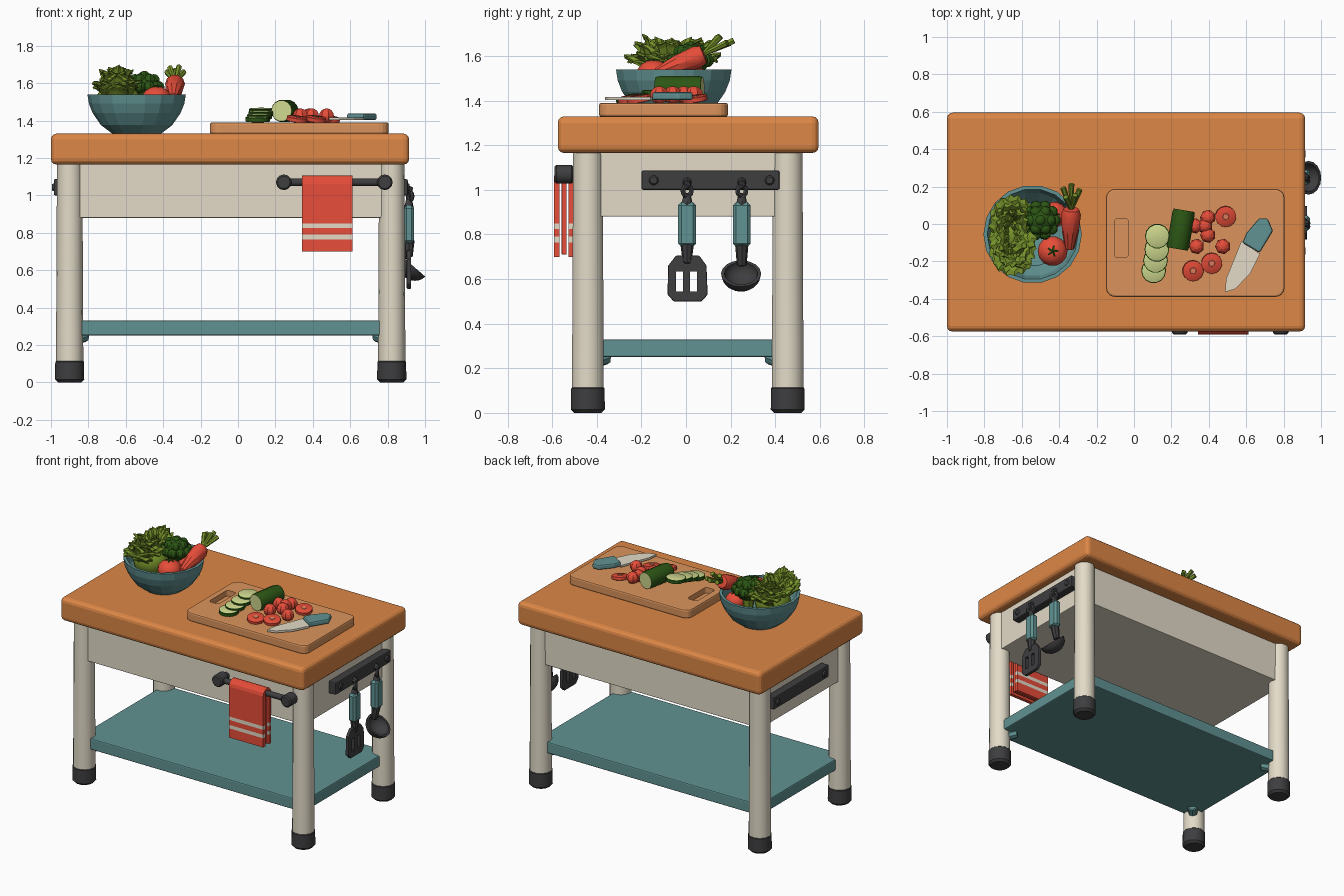
import bpy, bmesh, math, random
from mathutils import Vector, Matrix

if "Cube" in bpy.data.objects:
    bpy.data.objects.remove(bpy.data.objects["Cube"])

random.seed(4)

def material(name, r, g, b):
    m = bpy.data.materials.new(name)
    lin = [((c / 255 + 0.055) / 1.055) ** 2.4 for c in (r, g, b)]
    m.diffuse_color = (*lin, 1)
    m.use_nodes = True
    m.node_tree.nodes["Principled BSDF"].inputs["Base Color"].default_value = m.diffuse_color
    return m

WOOD = material("orange wood", 221, 135, 70)
BOARD = material("board wood", 219, 148, 92)
CREAM = material("cream paint", 227, 219, 200)
TEAL = material("teal paint", 97, 146, 146)
DARK = material("dark metal", 62, 62, 64)
RED = material("red", 234, 78, 58)
PINK = material("tomato flesh", 232, 130, 95)
LEAF = material("leaf green", 118, 146, 42)
GREEN = material("dark green", 44, 86, 20)
PALE = material("pale green", 207, 216, 142)

smooth = []

def finish(bm, name, mats, bevel=0, seg=2, soft=False):
    bmesh.ops.remove_doubles(bm, verts=bm.verts, dist=1e-5)
    bmesh.ops.recalc_face_normals(bm, faces=bm.faces)
    me = bpy.data.meshes.new(name)
    bm.to_mesh(me)
    bm.free()
    ob = bpy.data.objects.new(name, me)
    bpy.context.collection.objects.link(ob)
    for m in mats if isinstance(mats, list) else [mats]:
        me.materials.append(m)
    if bevel:
        mod = ob.modifiers.new("bevel", 'BEVEL')
        mod.width, mod.segments = bevel, seg
        mod.limit_method, mod.angle_limit = 'ANGLE', math.radians(40)
    if soft:
        smooth.append(ob)
    return ob

def box(name, lo, hi, mat, bevel=0.01, seg=2):
    lo, hi = Vector(lo), Vector(hi)
    bm = bmesh.new()
    bmesh.ops.create_cube(bm, size=1)
    bmesh.ops.scale(bm, vec=hi - lo, verts=bm.verts)
    bmesh.ops.translate(bm, vec=(lo + hi) / 2, verts=bm.verts)
    return finish(bm, name, mat, bevel, seg)

def lathe(name, prof, loc, mat, n=16, axis=(0, 0, 1), soft=True, rule=None):
    """Spin (radius, height) points about an axis; rule(band) picks the colour."""
    bm = bmesh.new()
    M = Matrix.Translation(loc) @ Vector(axis).to_track_quat('Z', 'Y').to_matrix().to_4x4()
    rings = [[bm.verts.new(M @ Vector((r * math.cos(2 * math.pi * i / n), r * math.sin(2 * math.pi * i / n), h)))
              for i in range(n)] for r, h in prof]
    for k, (a, b) in enumerate(zip(rings, rings[1:])):
        for i in range(n):
            f = bm.faces.new((a[i], a[(i + 1) % n], b[(i + 1) % n], b[i]))
            f.material_index = rule(k) if rule else 0
    bmesh.ops.dissolve_degenerate(bm, dist=1e-6, edges=bm.edges)
    return finish(bm, name, mat, soft=soft)

def rod(name, p0, p1, r0, r1, mat, n=12):
    p0, p1 = Vector(p0), Vector(p1)
    L = (p1 - p0).length
    c = min(r0, r1, L) * 0.2
    return lathe(name, [(0, 0), (r0 - c, 0), (r0, c), (r1, L - c), (r1 - c, L), (0, L)], p0, mat, n, p1 - p0)

def plate(name, pts, depth, mat, M=Matrix(), bevel=0):
    bm = bmesh.new()
    f = bm.faces.new([bm.verts.new((x, y, 0)) for x, y in pts])
    r = bmesh.ops.extrude_face_region(bm, geom=[f])
    bmesh.ops.translate(bm, vec=(0, 0, depth), verts=[v for v in r["geom"] if isinstance(v, bmesh.types.BMVert)])
    bm.transform(M)
    return finish(bm, name, mat, bevel)

def rounded(x0, x1, y0, y1, r, n=4):
    out = []
    for k, (cx, cy) in enumerate([(x1 - r, y1 - r), (x0 + r, y1 - r), (x0 + r, y0 + r), (x1 - r, y0 + r)]):
        out += [(cx + r * math.cos((k + i / n) * math.pi / 2), cy + r * math.sin((k + i / n) * math.pi / 2))
                for i in range(n + 1)]
    return out

def cut(ob, cutter):
    cutter.hide_render = True
    cutter.hide_set(True)
    mod = ob.modifiers.new("cut", 'BOOLEAN')
    mod.operation, mod.object = 'DIFFERENCE', cutter

def ball(name, c, r, mat, squash=1, n=12, soft=True):
    prof = [(r * math.sin(math.pi * i / 8), -r * squash * math.cos(math.pi * i / 8)) for i in range(9)]
    return lathe(name, prof, c, mat, n, soft=soft)

# Table: top, apron, shelf, legs with feet and shelf brackets
box("table_top", (-1, -0.575, 1.165), (0.915, 0.595, 1.33), WOOD, 0.03, 3)
box("apron", (-0.93, -0.478, 0.88), (0.855, 0.49, 1.17), CREAM, 0.005)
box("shelf", (-0.915, -0.465, 0.25), (0.84, 0.478, 0.33), TEAL, 0.008)
for x, sx in ((-0.9, 1), (0.822, -1)):
    for y, sy in ((-0.44, 1), (0.456, -1)):
        rod("leg", (x, y, 0.1), (x, y, 1.18), 0.073, 0.068, CREAM, 14)
        rod("foot", (x, y, 0), (x, y, 0.125), 0.078, 0.077, DARK, 14)
        rod("shelf_bracket", (x, y, 0.22), (x + sx * 0.085, y + sy * 0.085, 0.25), 0.032, 0.032, TEAL, 8)

# Side rails with bolts
for side, x0, x1 in ((1, 0.84, 0.908), (-1, -0.985, -0.91)):
    box("tool_rail", (x0, -0.2, 1.0), (x1, 0.42, 1.087), DARK, 0.008)
    xf = x1 if side > 0 else x0
    for y in (-0.145, 0.375):
        rod("rail_bolt", (xf - side * 0.01, y, 1.043), (xf + side * 0.01, y, 1.043), 0.024, 0.02, DARK, 10)

# Hanging spatula and ladle
for y in (0.005, 0.25):
    rod("hook_peg", (0.89, y, 1.04), (0.932, y, 1.025), 0.022, 0.018, DARK, 8)
    ring = [(0.022 + 0.012 * math.cos(i * math.pi / 3), 0.012 * math.sin(i * math.pi / 3)) for i in range(7)]
    lathe("hanging_ring", ring, (0.92, y, 0.995), DARK, 12, (1, 0.6, 0))
    rod("handle_cap", (0.914, y, 0.93), (0.914, y, 0.98), 0.026, 0.016, DARK, 8)
    box("utensil_handle", (0.886, y - 0.04, 0.745), (0.942, y + 0.04, 0.945), TEAL, 0.014, 1)
rod("spatula_neck", (0.914, 0.005, 0.67), (0.914, 0.005, 0.76), 0.02, 0.03, DARK, 8)
yz = Matrix(((0, 0, 1, 0.902), (1, 0, 0, 0), (0, 1, 0, 0), (0, 0, 0, 1)))
blade = plate("spatula_blade", [(-0.055, 0.5), (0.07, 0.5), (0.097, 0.53), (0.092, 0.66), (0.06, 0.705),
                                (-0.045, 0.705), (-0.08, 0.66), (-0.083, 0.53)], 0.024, DARK, yz, 0.005)
for y in (-0.029, 0.034):
    cut(blade, box("slot_cutter", (0.85, y - 0.015, 0.545), (0.98, y + 0.015, 0.635), DARK, 0))
rod("ladle_neck", (0.895, 0.25, 0.66), (0.914, 0.25, 0.76), 0.022, 0.03, DARK, 8)
out = [(0.09 * math.sin(a), -0.075 * math.cos(a)) for a in [i * math.pi / 12 for i in range(7)]]
inn = [(0.075 * math.sin(a), -0.058 * math.cos(a)) for a in [i * math.pi / 12 for i in range(6, -1, -1)]]
lathe("ladle_bowl", out + inn, (0.933, 0.247, 0.625), DARK, 16, (0.65, 0, 0.75))

# Towel bar and striped towel folded over it
rod("towel_bar", (0.22, -0.548, 1.07), (0.81, -0.548, 1.07), 0.02, 0.02, DARK)
for x in (0.245, 0.785):
    rod("towel_bar_knob", (x, -0.59, 1.07), (x, -0.505, 1.07), 0.042, 0.042, DARK)
    rod("towel_bar_post", (x, -0.51, 1.07), (x, -0.42, 1.07), 0.025, 0.025, DARK, 8)
levels = [0.70, 0.765, 0.79, 0.825, 0.85, 1.06]
prof = [(-0.579, z) for z in levels]
prof += [(-0.547 - 0.032 * math.cos(i * math.pi / 6), 1.06 + 0.034 * math.sin(i * math.pi / 6)) for i in range(1, 6)]
prof += [(-0.515, z) for z in reversed(levels)]
bm = bmesh.new()
rows = [[bm.verts.new((x, y, z)) for x in (0.342, 0.612)] for y, z in prof]
for a, b in zip(rows, rows[1:]):
    f = bm.faces.new((a[0], a[1], b[1], b[0]))
    z = f.calc_center_median().z
    f.material_index = int(0.765 < z < 0.79 or 0.825 < z < 0.85)
towel = finish(bm, "towel", [RED, CREAM])
mod = towel.modifiers.new("thickness", 'SOLIDIFY')
mod.thickness, mod.offset = 0.025, 0
box("towel_inner_fold", (0.35, -0.558, 0.71), (0.604, -0.535, 1.05), RED, 0.004)

# Cutting board with a recessed grip
board = plate("cutting_board", rounded(-0.15, 0.805, -0.39, 0.188, 0.05), 0.062, BOARD,
              Matrix.Translation((0, 0, 1.328)), 0.01)
cut(board, plate("grip_cutter", rounded(-0.105, -0.03, -0.18, 0.03, 0.02), 0.1, BOARD, Matrix.Translation((0, 0, 1.35))))

# Cucumber piece and slices (skin outside, pale cut faces)
def slice_of(name, c, axis, r, L, mats, n=14):
    a = Vector(axis).normalized()
    return lathe(name, [(0, 0), (r * 0.93, 0), (r, L * 0.1), (r, L * 0.9), (r * 0.93, L), (0, L)],
                 Vector(c) - a * L / 2, mats, n, a, rule=lambda k: int(k in (0, 4)))
slice_of("cucumber", (0.25, -0.03, 1.452), (0.17, 1, 0), 0.06, 0.21, [GREEN, PALE])
for x, y, z in ((0.125, -0.065, 1.452), (0.122, -0.135, 1.437), (0.115, -0.195, 1.421), (0.105, -0.25, 1.407)):
    slice_of("cucumber_slice", (x, y, z), (0, -0.06, 1), 0.066, 0.026, [GREEN, PALE])

# Tomato slices and chunks
for x, y in ((0.49, 0.04), (0.415, -0.21), (0.315, -0.25)):
    slice_of("tomato_slice", (x, y, 1.408), (0.12, -0.15, 1), 0.056, 0.024, RED)
    rod("tomato_seeds", (x, y, 1.412), (x + 0.001, y - 0.001, 1.423), 0.018, 0.018, PINK, 8)
for x, y in ((0.395, 0.035), (0.325, -0.01), (0.395, -0.06), (0.475, -0.12), (0.335, -0.12), (0.38, -0.01)):
    ball("tomato_chunk", (x, y, 1.425), 0.042, RED, 0.95, 7, soft=False)

# Knife
plate("knife_blade", [(0.575, -0.09), (0.674, -0.16), (0.62, -0.267), (0.54, -0.348), (0.487, -0.364), (0.492, -0.294)],
      0.014, CREAM, Matrix.Translation((0, 0, 1.402)))
plate("knife_handle", [(0.715, 0.03), (0.743, -0.037), (0.672, -0.155), (0.58, -0.1), (0.6, -0.05), (0.668, 0.03)],
      0.036, TEAL, Matrix.Translation((0, 0, 1.402)), 0.01)

# Salad bowl
BX, BY = -0.542, -0.055
lathe("salad_bowl", [(0, 1.33), (0.13, 1.33), (0.19, 1.375), (0.235, 1.44), (0.255, 1.49), (0.263, 1.54),
                     (0.243, 1.54), (0.225, 1.47), (0.17, 1.4), (0, 1.38)], (BX, BY, 0), TEAL, 18, soft=False)

# Lettuce: rings of broad cupped leaves with wavy rims
def leaf(c, ang, reach, height, width):
    bm = bmesh.new()
    o, s = Vector((math.cos(ang), math.sin(ang), 0)), Vector((-math.sin(ang), math.cos(ang), 0))
    grid = []
    for i in range(6):
        u = i / 5
        w = width * (0.3 + 0.7 * math.sin(math.pi * min(1, u * 0.72)))
        row = []
        for j in range(-4, 5):
            v = j / 4
            ruff = 0.008 * u * (-1) ** j + random.uniform(-.004, .004)
            p = o * (reach * u ** 1.2 - 0.035 * v * v + ruff) + s * v * w
            p.z = height * (math.sin(u * 1.7) - 0.3 * v * v * u) + ruff * 0.5
            row.append(bm.verts.new(Vector(c) + p))
        grid.append(row)
    for a, b in zip(grid, grid[1:]):
        for j in range(8):
            bm.faces.new((a[j], a[j + 1], b[j + 1], b[j]))
    ob = finish(bm, "lettuce_leaf", LEAF)
    ob.modifiers.new("thickness", 'SOLIDIFY').thickness = 0.01
for n, reach, h, w in ((9, 0.125, 0.12, 0.1), (7, 0.085, 0.17, 0.085), (5, 0.045, 0.195, 0.065)):
    for i in range(n):
        a = i * 2 * math.pi / n + n
        leaf((-0.65, -0.06 + 0.09 * math.sin(a), 1.495), a, reach, h + random.uniform(-.01, .01), w)
ball("lettuce_heart", (-0.64, -0.06, 1.5), 0.12, LEAF, 0.9)

# Broccoli: cluster of florets
rod("broccoli_stem", (-0.5, 0.02, 1.42), (-0.5, 0.02, 1.58), 0.035, 0.05, LEAF, 8)
ball("broccoli_core", (-0.5, 0.02, 1.58), 0.085, GREEN, 0.9, 10)
for n, r, z in ((1, 0, 1.635), (6, 0.05, 1.618), (10, 0.076, 1.58)):
    for i in range(n):
        a = i * 2 * math.pi / n
        ball("broccoli_floret", (-0.5 + r * math.cos(a), 0.02 + r * math.sin(a), z), 0.034, GREEN, 0.9, 7, soft=False)

# Whole tomatoes with green stalk stars
for x, y, z, r in ((-0.435, -0.145, 1.515, 0.08), (-0.425, 0.05, 1.49, 0.068)):
    ball("tomato", (x, y, z), r, RED, 0.85, 14)
    for i in range(5):
        a = i * 2 * math.pi / 5
        t = z + r * 0.86
        rod("tomato_stalk", (x, y, t), (x + 0.03 * math.cos(a), y + 0.03 * math.sin(a), t - 0.004), 0.007, 0.004, GREEN, 5)

# Carrot with leafy top
tip, top = Vector((-0.345, -0.14, 1.52)), Vector((-0.335, 0.085, 1.61))
L = (top - tip).length
lathe("carrot", [(0, 0), (0.024, 0.01), (0.045, L * 0.45), (0.053, L * 0.85), (0.042, L * 0.97), (0, L)], tip, RED, 10, top - tip)
for dx, dy, dz in ((0, 0.13, 0.06), (0.045, 0.1, 0.05), (-0.045, 0.11, 0.05), (0.02, 0.07, 0.08), (-0.03, 0.06, 0.075)):
    rod("carrot_leaf", top - Vector((0, 0.01, 0.004)), top + Vector((dx, dy, dz)), 0.01, 0.016, LEAF, 6)

# Smooth the turned parts while keeping their edges sharp
bpy.ops.object.select_all(action='DESELECT')
for ob in smooth:
    ob.select_set(True)
bpy.context.view_layer.objects.active = smooth[0]
bpy.ops.object.shade_smooth_by_angle(angle=math.radians(35))
